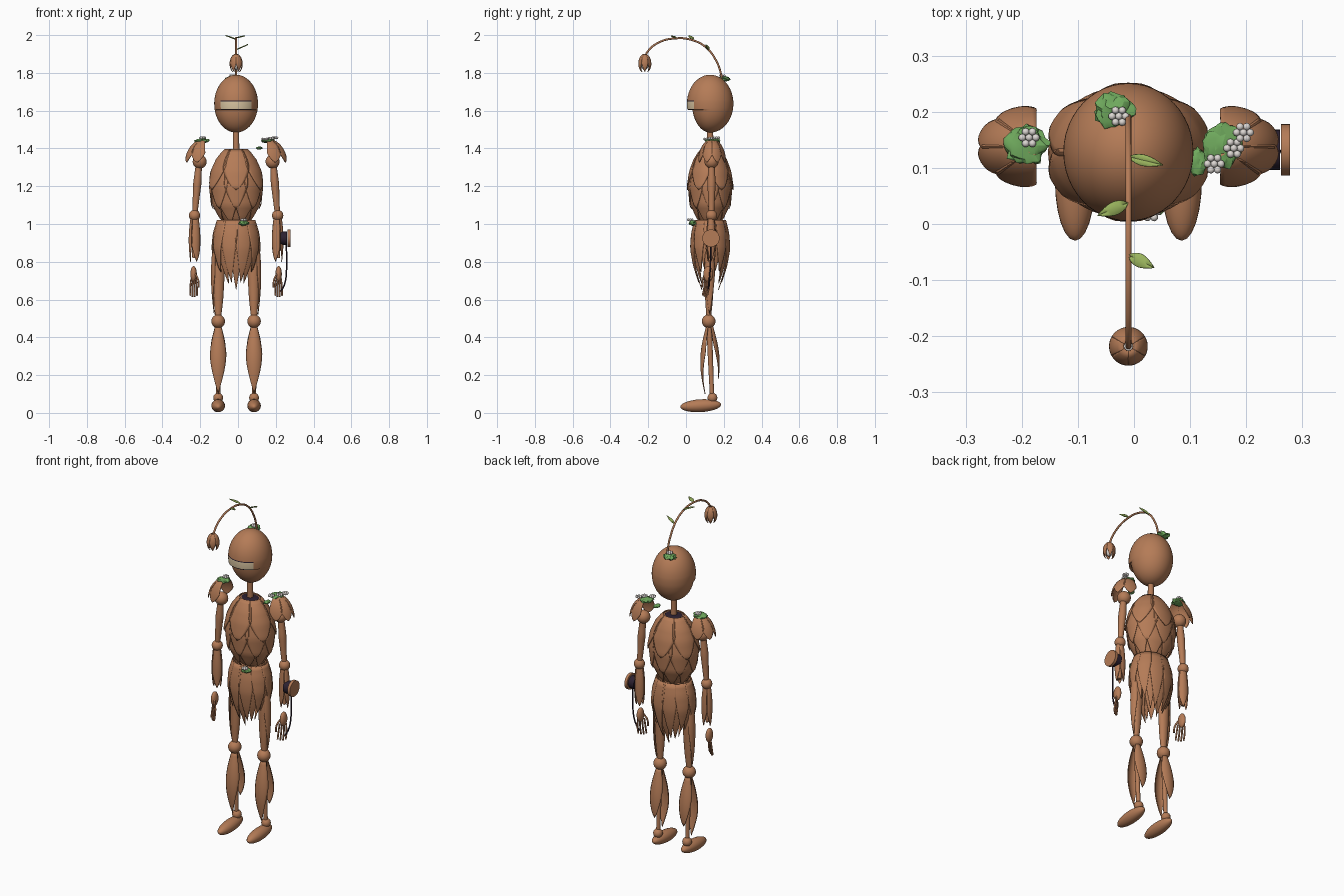
import bpy, bmesh, math, random
from math import sin, cos, pi, radians, sqrt
from mathutils import Vector, noise

random.seed(3)
if "Cube" in bpy.data.objects:
    bpy.data.objects.remove(bpy.data.objects["Cube"])


def material(name, rgb):
    m = bpy.data.materials.new(name)
    m.use_nodes = True
    m.diffuse_color = (*rgb, 1)
    m.node_tree.nodes["Principled BSDF"].inputs["Base Color"].default_value = (*rgb, 1)
    return m


WOOD = material("brown wood", (0.46, 0.2, 0.095))
MOSS = material("moss green", (0.16, 0.4, 0.11))
LEAF = material("leaf green", (0.32, 0.45, 0.11))
WHITE = material("blossom white", (0.72, 0.68, 0.65))
CREAM = material("cream visor", (0.7, 0.56, 0.36))
DARK = material("dark purple", (0.025, 0.015, 0.03))
CX, CY = -0.01, 0.128


def finish(name, bm, mats, thick=0):
    bmesh.ops.remove_doubles(bm, verts=bm.verts, dist=0.00005)
    bmesh.ops.recalc_face_normals(bm, faces=bm.faces)
    me = bpy.data.meshes.new(name)
    bm.to_mesh(me)
    bm.free()
    ob = bpy.data.objects.new(name, me)
    bpy.context.collection.objects.link(ob)
    for m in mats:
        me.materials.append(m)
    bpy.ops.object.select_all(action='DESELECT')
    ob.select_set(True)
    bpy.context.view_layer.objects.active = ob
    bpy.ops.object.shade_smooth_by_angle(angle=radians(40))
    if thick:
        mod = ob.modifiers.new("thickness", 'SOLIDIFY')
        mod.thickness = thick
        mod.offset = 0
    return ob


def add_grid(bm, rows, closed=False):
    vs = [[bm.verts.new(p) for p in row] for row in rows]
    n = len(rows[0])
    for a, b in zip(vs, vs[1:]):
        for i in range(n if closed else n - 1):
            j = (i + 1) % n
            bm.faces.new((a[i], a[j], b[j], b[i]))
    if closed:
        bm.faces.new(vs[0])
        bm.faces.new(vs[-1])


def interp(prof, t):
    prof = sorted(prof)
    for (a, ra), (b, rb) in zip(prof, prof[1:]):
        if t <= b:
            f = max(0, (t - a) / (b - a))
            return ra + (rb - ra) * f
    return prof[-1][1]


def ball(name, c, r, mat=WOOD, tilt=0):
    bm = bmesh.new()
    bmesh.ops.create_uvsphere(bm, u_segments=24, v_segments=14, radius=1)
    ob = finish(name, bm, [mat])
    ob.location = c
    ob.scale = r if isinstance(r, tuple) else (r, r, r)
    ob.rotation_euler.x = tilt
    return ob


# Upright rounded limb between two points
def limb(name, p0, p1, prof, sx=1, sy=1, mat=WOOD, n=16, steps=14):
    p0, p1 = Vector(p0), Vector(p1)
    bm = bmesh.new()
    rows = []
    for k in range(steps + 1):
        t = k / steps
        c, r = p0.lerp(p1, t), interp(prof, t)
        rows.append([c + Vector((r * sx * cos(2 * pi * i / n), r * sy * sin(2 * pi * i / n), 0))
                     for i in range(n)])
    add_grid(bm, rows, True)
    return finish(name, bm, [mat])


# Ring of curved leaf plates wrapped round an upright axis; radius(z) gives the form
def plates(name, cx, cy, radius, z0, z1, angles, half, sy=1, lift=0.01, taper=0.55, mat=WOOD, lean=0):
    bm = bmesh.new()
    for az in angles:
        low = z1(az) if callable(z1) else z1
        rows = []
        for k in range(13):
            t = k / 12
            z = z0 + (low - z0) * t
            r = radius(z) + lift * t
            w = half * min(1, ((1 - t) / taper)) ** 0.7
            rows.append([(cx + lean * t + r * cos(radians(az + w * u / 4)),
                          cy + sy * r * sin(radians(az + w * u / 4)), z) for u in range(-4, 5)])
        add_grid(bm, rows)
    return finish(name, bm, [mat], 0.004)


def tube(name, pts, r, mat=WOOD):
    cu = bpy.data.curves.new(name, 'CURVE')
    cu.dimensions = '3D'
    cu.bevel_depth, cu.bevel_resolution, cu.use_fill_caps = r, 3, True
    sp = cu.splines.new('BEZIER')
    sp.bezier_points.add(len(pts) - 1)
    for bp, p in zip(sp.bezier_points, pts):
        bp.co = p
        bp.handle_left_type = bp.handle_right_type = 'AUTO'
    cu.materials.append(mat)
    ob = bpy.data.objects.new(name, cu)
    bpy.context.collection.objects.link(ob)
    bpy.ops.object.select_all(action='DESELECT')
    ob.select_set(True)
    bpy.context.view_layer.objects.active = ob
    bpy.ops.object.convert(target='MESH')


def leaf(name, base, tip, width):
    base, tip = Vector(base), Vector(tip)
    side = (tip - base).cross(Vector((0, 0, 1))).normalized()
    bm = bmesh.new()
    add_grid(bm, [[base.lerp(tip, k / 8) + side * (u * width * sin(pi * (k / 8) ** 0.8))
                   + Vector((0, 0, abs(u) * 0.004)) for u in (-1, 0, 1)] for k in range(9)])
    finish(name, bm, [LEAF], 0.002)


def moss(name, c, r):
    bm = bmesh.new()
    bmesh.ops.create_icosphere(bm, subdivisions=3, radius=1)
    for v in bm.verts:
        v.co *= 1 + 0.35 * noise.noise(v.co * 2.5 + Vector(c) * 40)
    ob = finish(name, bm, [MOSS])
    ob.location, ob.scale = c, r


def blossom(name, c):
    bm = bmesh.new()
    for k in range(7):
        a, d = k * pi / 3, 0.012 if k else 0
        res = bmesh.ops.create_icosphere(bm, subdivisions=2, radius=0.0068)
        bmesh.ops.translate(bm, verts=res["verts"], vec=(c[0] + d * cos(a), c[1] + d * sin(a), c[2]))
    finish(name, bm, [WHITE])


def ring(n, start=0):
    return [start + 360 * k / n for k in range(n)]


# Head: egg with an overhanging brow and a cream visor band
HZ, HR, HH = 1.637, 0.116, 0.153
zs = sorted([HZ - HH * cos(pi * k / 24) for k in range(25)] + [1.603, 1.605, 1.609, 1.648, 1.653])
bm = bmesh.new()
rows = []
for z in zs:
    r = sqrt(max(0, 1 - ((z - HZ) / HH) ** 2))
    front = 0.78 if z < 1.604 else 1
    rows.append([(CX + HR * r * cos(a), CY + 0.123 * r * sin(a) * (front if sin(a) < 0 else 1), z)
                 for a in (2 * pi * i / 48 for i in range(48))])
add_grid(bm, rows, True)
for f in bm.faces:
    c = f.calc_center_median()
    if c.y < CY and abs(c.x - CX) < 0.084 and 1.605 < c.z < 1.653:
        f.material_index = 1 if 1.609 < c.z < 1.648 else 2
finish("head", bm, [WOOD, CREAM, DARK])
limb("neck", (CX, CY, 1.38), (CX, CY, 1.5), [(0, 0.017), (1, 0.016)])

# Torso: core covered by three rows of overlapping scales
body = [(1.40, 0.055), (1.38, 0.075), (1.34, 0.103), (1.28, 0.126), (1.2, 0.136),
        (1.1, 0.12), (1.03, 0.08), (1.0, 0.055)]
limb("torso_core", (CX, CY, 1.0), (CX, CY, 1.39),
     [((z - 1.0) / 0.39, r - 0.007) for z, r in body], sy=0.82, n=32, steps=20)
torso = lambda z: interp(body, z)
plates("torso_scales_low", CX, CY, torso, 1.2, 1.0, ring(8, 22.5), 27, 0.82, 0.008)
plates("torso_scales_middle", CX, CY, torso, 1.31, 1.08, ring(8), 27, 0.82, 0.012)
plates("torso_scales_top", CX, CY, torso, 1.395, 1.18, ring(6, 30), 34, 0.82, 0.014)
ball("collar_lining", (CX, CY, 1.39), (0.05, 0.042, 0.005), DARK)

# Pelvis: core and a skirt of long pointed leaves, shorter over the legs
hips = [(1.02, 0.1), (0.95, 0.12), (0.87, 0.125), (0.78, 0.105), (0.7, 0.075), (0.65, 0.055)]
skirt = lambda z: interp(hips, z)
ball("pelvis_core", (CX, CY, 0.93), (0.105, 0.085, 0.09))
plates("skirt_inner", CX, CY, lambda z: skirt(z) - 0.006, 1.02,
       lambda a: 0.65 + 0.1 * cos(radians(a)) ** 2, ring(10, 18), 22, 0.82, 0.004, 0.7)
plates("skirt_outer", CX, CY, skirt, 1.02,
       lambda a: 0.68 + 0.1 * cos(radians(a)) ** 2, ring(10), 21, 0.82, 0.006, 0.75)

for s, side in ((-1, "right"), (1, "left")):
    X = lambda off: CX + s * off
    out = 0 if s > 0 else 180
    # Arm
    ball(side + "_shoulder", (X(0.193), 0.135, 1.33), 0.037)
    limb(side + "_upper_arm", (X(0.197), 0.135, 1.32), (X(0.218), 0.135, 1.06),
         [(0, 0.016), (0.4, 0.022), (1, 0.014)])
    ball(side + "_elbow", (X(0.22), 0.135, 1.045), 0.03)
    limb(side + "_forearm_core", (X(0.22), 0.135, 1.04), (X(0.222), 0.13, 0.82),
         [(0, 0.014), (0.4, 0.017), (1, 0.01)])
    plates(side + "_forearm_shells", X(0.22), 0.133, lambda z: 0.016 + 0.012 * sin(pi * (z - 0.78) / 0.28),
           1.04, 0.8, ring(3, out), 56, 0.85, 0.002, 0.3)
    # Shoulder guard of curved petals
    plates(side + "_shoulder_guard", X(0.165), 0.138,
           lambda z: 0.098 * sqrt(max(0.02, 1 - ((z - 1.33) / 0.12) ** 2)),
           1.448, 1.325, [out - 66, out - 22, out + 22, out + 66], 25, 0.7, 0.006, 0.4)
    # Hand
    ball(side + "_palm", (X(0.225), 0.118, 0.735), (0.017, 0.026, 0.042))
    for k in range(4):
        u = k - 1.5
        fx, fy = X(0.225) + u * 0.012, 0.112 + u * s * 0.008
        tube(f"{side}_finger_{k + 1}", [(fx * 0.7 + X(0.225) * 0.3, fy, 0.71), (fx, fy - 0.004, 0.66),
                                        (fx, fy - 0.012, 0.612 + 0.006 * abs(u))], 0.0048)
    tube(side + "_thumb", [(X(0.215), 0.1, 0.735), (X(0.2), 0.088, 0.7), (X(0.198), 0.085, 0.665)], 0.005)
    # Leg
    limb(side + "_thigh", (X(0.09), 0.128, 0.95), (X(0.095), 0.12, 0.49),
         [(0, 0.03), (0.4, 0.033), (0.75, 0.026), (1, 0.014)], sy=0.8)
    plates(side + "_thigh_leaf", X(0.093), 0.125, lambda z: 0.02 + 0.018 * sin(pi * (z - 0.5) / 0.46),
           0.95, 0.52, [out], 60, 0.8, 0, 0.5)
    ball(side + "_knee", (X(0.095), 0.12, 0.485), 0.036)
    limb(side + "_shin_core", (X(0.095), 0.122, 0.47), (X(0.095), 0.138, 0.08),
         [(0, 0.014), (0.4, 0.014), (1, 0.011)])
    calf = lambda z: 0.014 + 0.032 * sin(pi * min(1, max(0, (z - 0.09) / 0.38)))
    plates(side + "_shin_shell", X(0.095), 0.125, calf, 0.465, 0.1, [270], 62, 0.95, 0.008, 0.6)
    plates(side + "_calf_shell", X(0.095), 0.125, calf, 0.465, 0.18, [90], 62, 0.95, 0.012, 0.7)
    ball(side + "_ankle", (X(0.095), 0.14, 0.08), 0.026)
    ball(side + "_foot", (X(0.095), 0.078, 0.038), (0.036, 0.108, 0.034), tilt=0.06)

# Wrist drum and hanging cord on the left arm
for name, x, depth, r, mat in (("drum_band", 0.243, 0.035, 0.036, DARK),
                               ("drum_disc", 0.27, 0.016, 0.046, WOOD)):
    bm = bmesh.new()
    bmesh.ops.create_cone(bm, cap_ends=True, segments=32, radius1=r, radius2=r, depth=depth)
    ob = finish(name, bm, [mat])
    ob.location, ob.rotation_euler.y = (x, 0.132, 0.925), pi / 2
tube("drum_cord", [(0.256, 0.13, 0.89), (0.257, 0.128, 0.76), (0.246, 0.12, 0.68), (0.225, 0.115, 0.64)],
     0.004, DARK)

# Arching stem with leaves and a hanging bud
tube("stem", [(CX, 0.195, 1.76), (CX, 0.162, 1.86), (CX, 0.1, 1.94), (CX, 0.02, 1.977), (CX, -0.05, 1.983),
              (CX, -0.14, 1.963), (CX, -0.205, 1.91), (CX, -0.218, 1.875)], 0.0055)
leaf("stem_leaf_low", (CX, 0.12, 1.92), (0.052, 0.105, 1.948), 0.01)
leaf("stem_leaf_middle", (CX, 0.038, 1.975), (-0.065, 0.015, 1.996), 0.012)
leaf("stem_leaf_high", (CX, -0.055, 1.983), (0.036, -0.078, 1.994), 0.012)
plates("bud_petals", CX, -0.218, lambda z: 0.031 * sqrt(max(0.02, 1 - ((z - 1.85) / 0.05) ** 2)),
       1.898, 1.805, ring(6), 31, 1, 0.003, 0.5)
ball("bud_heart", (CX, -0.218, 1.842), (0.019, 0.019, 0.026), WHITE)

# Moss clumps and blossoms
moss("moss_head", (-0.035, 0.2, 1.768), (0.035, 0.032, 0.014))
moss("moss_right_shoulder", (-0.192, 0.14, 1.44), (0.038, 0.035, 0.012))
moss("moss_left_shoulder", (0.158, 0.142, 1.44), (0.034, 0.038, 0.012))
moss("moss_collar", (0.113, 0.11, 1.402), (0.016, 0.024, 0.008))
moss("moss_hip", (0.03, 0.035, 1.005), (0.026, 0.02, 0.014))
for k, c in enumerate([(-0.027, 0.192, 1.786), (-0.187, 0.154, 1.456), (0.195, 0.163, 1.456),
                       (0.178, 0.135, 1.454), (0.143, 0.107, 1.45), (0.03, 0.022, 1.022)]):
    blossom(f"blossom_{k + 1}", c)
